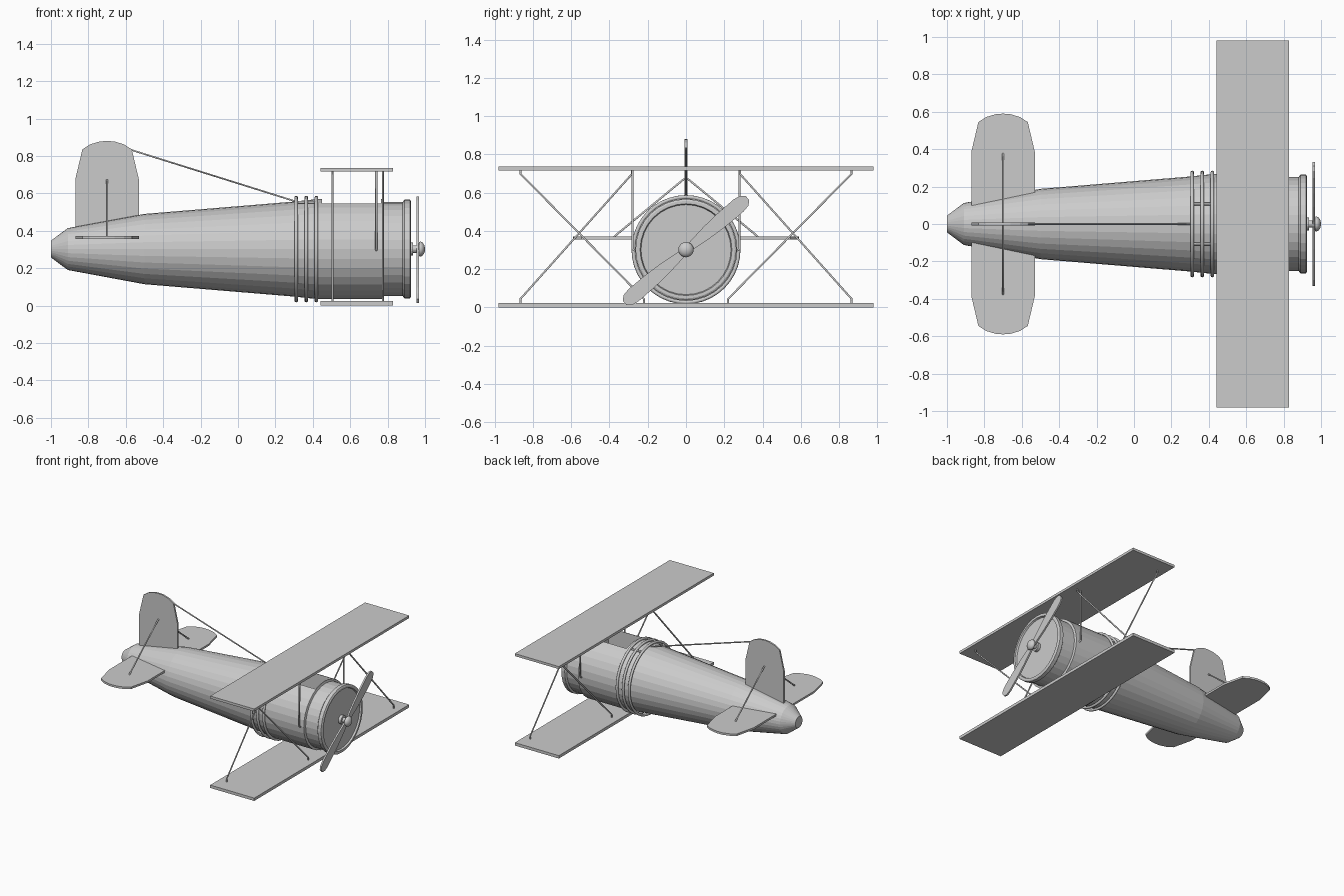
import bpy, bmesh
from math import pi, sin, cos, radians
from mathutils import Vector, Matrix

if "Cube" in bpy.data.objects:
    bpy.data.objects.remove(bpy.data.objects["Cube"])

CZ = 0.302  # height of the fuselage axis


def add_mesh(name, bm):
    bmesh.ops.recalc_face_normals(bm, faces=bm.faces)
    me = bpy.data.meshes.new(name)
    bm.to_mesh(me)
    bm.free()
    ob = bpy.data.objects.new(name, me)
    bpy.context.collection.objects.link(ob)
    return ob


def lathe(name, profile, n=32):
    """Revolve (x, radius) points about the fuselage axis, capping the ends."""
    bm = bmesh.new()
    rings = [[bm.verts.new((x, r * cos(2 * pi * i / n), CZ + r * sin(2 * pi * i / n)))
              for i in range(n)] for x, r in profile]
    for a, b in zip(rings, rings[1:]):
        for i in range(n):
            bm.faces.new((a[i], a[(i + 1) % n], b[(i + 1) % n], b[i]))
    bm.faces.new(rings[0])
    bm.faces.new(rings[-1])
    return add_mesh(name, bm)


def box(name, lo, hi):
    lo, hi = Vector(lo), Vector(hi)
    bm = bmesh.new()
    m = Matrix.Translation((lo + hi) / 2) @ Matrix.Diagonal((*(hi - lo), 1))
    bmesh.ops.create_cube(bm, size=1, matrix=m)
    return add_mesh(name, bm)


def plate(name, outline, thick):
    """Solid plate from a 3D outline, extruded by the vector thick."""
    bm = bmesh.new()
    t = Vector(thick)
    f = bm.faces.new([bm.verts.new(Vector(p) - t / 2) for p in outline])
    new = bmesh.ops.extrude_face_region(bm, geom=[f], use_keep_orig=True)["geom"]
    bmesh.ops.translate(bm, vec=t, verts=[v for v in new if isinstance(v, bmesh.types.BMVert)])
    return add_mesh(name, bm)


def rod(name, points, r):
    cu = bpy.data.curves.new(name, 'CURVE')
    cu.dimensions = '3D'
    cu.bevel_depth = r
    cu.bevel_resolution = 1
    cu.use_fill_caps = True
    sp = cu.splines.new('POLY')
    sp.points.add(len(points) - 1)
    for p, co in zip(sp.points, points):
        p.co = (*co, 1)
    ob = bpy.data.objects.new(name, cu)
    bpy.context.collection.objects.link(ob)
    return ob


# fuselage with cockpit opening under the upper wing
body = lathe("fuselage", [(-1, .045), (-.91, .112), (-.5, .188), (.3, .254), (.43, .268),
                          (.77, .268), (.775, .251), (.8, .251), (.88, .251), (.89, .264),
                          (.92, .264), (.925, .255), (.925, .24), (.912, .235)])
cutter = box("cockpit_cutter", (.45, -.11, .42), (.765, .11, .7))
cutter.hide_render = True
cutter.hide_viewport = True
cut = body.modifiers.new("cockpit", 'BOOLEAN')
cut.object = cutter
cut.operation = 'DIFFERENCE'
cut.solver = 'EXACT'

# hoops around the body and the short rods joining them
for i, x in enumerate((.311, .365, .419)):
    bpy.ops.mesh.primitive_torus_add(location=(x, 0, CZ), rotation=(0, pi / 2, 0),
                                     major_radius=.275, minor_radius=.01,
                                     major_segments=40, minor_segments=10)
    bpy.context.object.name = f"body_hoop_{i + 1}"
    bpy.ops.object.shade_smooth_by_angle(angle=radians(40))
for s in (-1, 1):
    rod("hoop_rod", [(.311, s * .107, .552), (.419, s * .107, .552)], .007)

# wings
box("upper_wing", (.44, -.98, .716), (.83, .98, .736))
box("lower_wing", (.44, -.98, 0), (.83, .98, .023))

# wing bracing: crossed wires and centre struts
for s in (-1, 1):
    xa, xb = (.64 - s * .135, .64 + s * .135)
    rod("brace_wire_out", [(xa, s * .865, .722), (xa, s * .865, .698),
                           (xa, s * .22, .045), (xa, s * .22, .015)], .006)
    rod("brace_wire_in", [(xb, s * .282, .722), (xb, s * .282, .698),
                          (xb, s * .865, .045), (xb, s * .865, .015)], .006)
    rod("wing_strut", [(.74, s * .28, .722), (.74, s * .28, .305), (.74, s * .25, .29)], .007)

# tail surfaces share one tip outline (x, span)
tip = [(-.87, .385), (-.832, .545), (-.79, .572), (-.74, .587), (-.7, .59),
       (-.66, .587), (-.61, .572), (-.568, .545), (-.53, .385)]
plate("stabiliser", [(x, y, .363) for x, y in tip] +
      [(x, -y, .363) for x, y in reversed(tip)], (0, 0, .016))
plate("tail_fin", [(-.87, 0, .32)] + [(x, 0, y + .29) for x, y in tip] + [(-.53, 0, .32)],
      (0, .014, 0))
rod("tail_brace", [(-.7, -.38, .36), (-.7, -.37, .375), (-.7, -.012, .67),
                   (-.7, .012, .67), (-.7, .37, .375), (-.7, .38, .36)], .006)
rod("aerial_wire", [(-.58, 0, .835), (.32, 0, .553)], .005)

# propeller, drawn along y then turned about the axis
half = [(.03, .02), (.15, .034), (.25, .04), (.36, .041), (.40, .034), (.422, .015)]
side = [(a, w) for a, w in half] + [(a, -w) for a, w in reversed(half)]
loop = side + [(-a, -w) for a, w in side]
prop = plate("propeller", [(0, a, w) for a, w in loop], (.013, 0, 0))
prop.location = (.962, 0, CZ - .004)
prop.rotation_euler = (radians(40.5), 0, 0)

# propeller shaft and rounded hub
lathe("propeller_shaft", [(.905, .034), (.935, .034), (.936, .02), (.97, .02)], 20)
hub = lathe("propeller_hub", [(.966, .03), (.968, .038), (.977, .04), (.988, .034),
                              (.996, .021), (1.0, .006)], 20)
for p in hub.data.polygons:
    p.use_smooth = True
